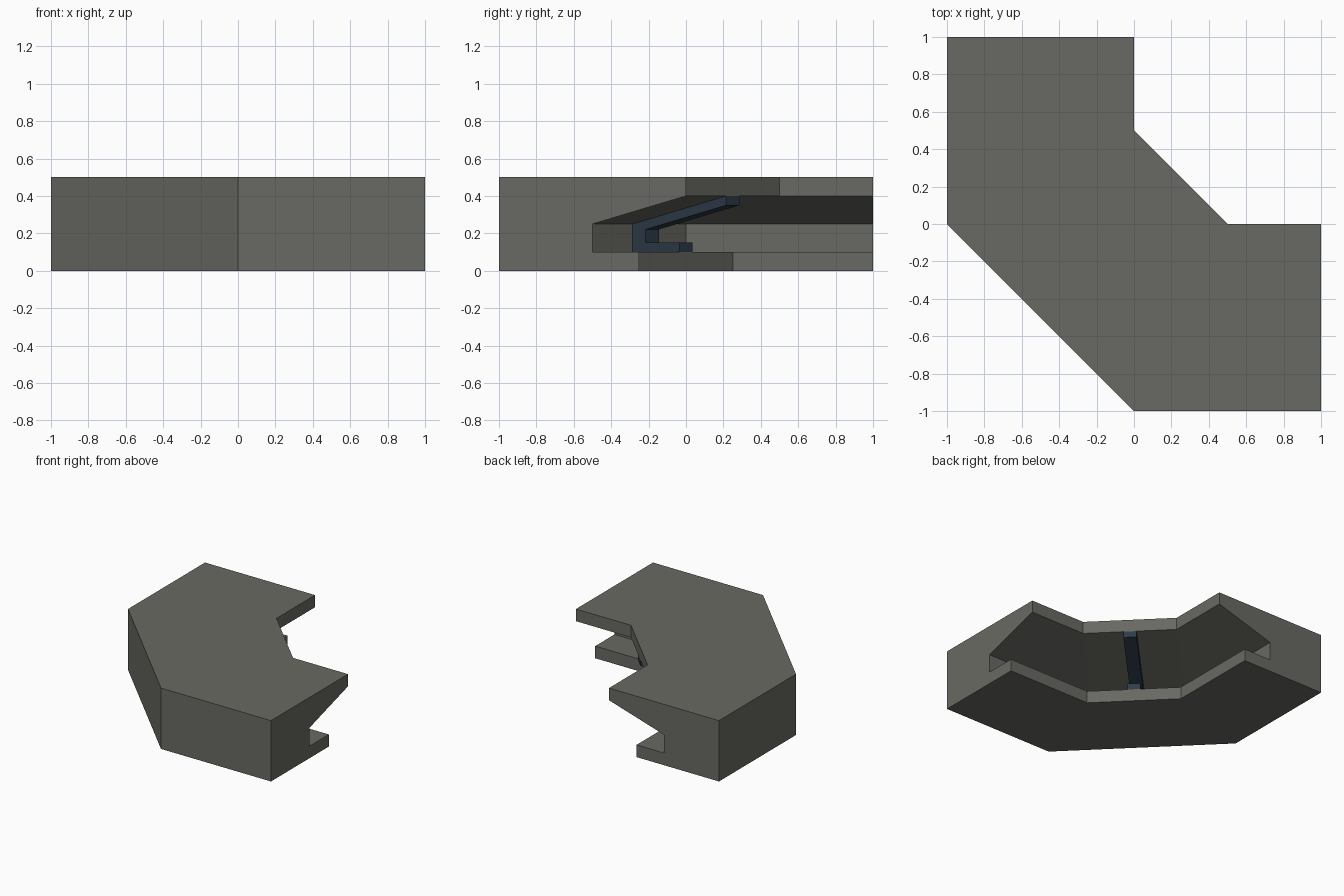
import bpy, bmesh

if "Cube" in bpy.data.objects:
    bpy.data.objects.remove(bpy.data.objects["Cube"])


def material(name, rgb):
    m = bpy.data.materials.new(name)
    m.diffuse_color = (*rgb, 1)
    m.use_nodes = True
    m.node_tree.nodes["Principled BSDF"].inputs["Base Color"].default_value = m.diffuse_color
    return m


def loft(name, rings, mat):
    """Join matching closed rings into a capped solid."""
    bm = bmesh.new()
    vs = [[bm.verts.new(p) for p in ring] for ring in rings]
    n = len(vs[0])
    for a, b in zip(vs, vs[1:]):
        for i in range(n):
            j = (i + 1) % n
            bm.faces.new((a[i], a[j], b[j], b[i]))
    bm.faces.new(vs[0])
    bm.faces.new(vs[-1])
    bmesh.ops.recalc_face_normals(bm, faces=bm.faces)
    me = bpy.data.meshes.new(name)
    bm.to_mesh(me)
    bm.free()
    me.materials.append(mat)
    ob = bpy.data.objects.new(name, me)
    bpy.context.collection.objects.link(ob)
    return ob


grey = material("wall grey", (0.141, 0.141, 0.125))
blue = material("dark blue", (0.028, 0.046, 0.068))

# Corner wall: profile as (depth from the open side, height),
# swept along one straight end, the diagonal and the other end
profile = [(1, 0), (1, 0.5), (0, 0.5), (0, 0.4),
           (0.5, 0.25), (0.5, 0.1), (0.25, 0.1), (0.25, 0)]


def bend(d):
    return 0 if d == 1 else 0.5 - d


rings = [
    [(-d, 1, z) for d, z in profile],
    [(-d, bend(d), z) for d, z in profile],
    [(bend(d), -d, z) for d, z in profile],
    [(1, -d, z) for d, z in profile],
]
loft("corner_wall", rings, grey)

# Rib: C-shaped bracket hugging the niche in the middle of the diagonal
rib = [(-0.25, 0.1), (-0.25, 0.25), (0.25, 0.4), (0.25, 0.35),
       (-0.18, 0.221), (-0.18, 0.15), (0, 0.15), (0, 0.1)]
half = 0.0354
loft("rib", [[(s + o, s - o, z) for s, z in rib] for o in (-half, half)], blue)
